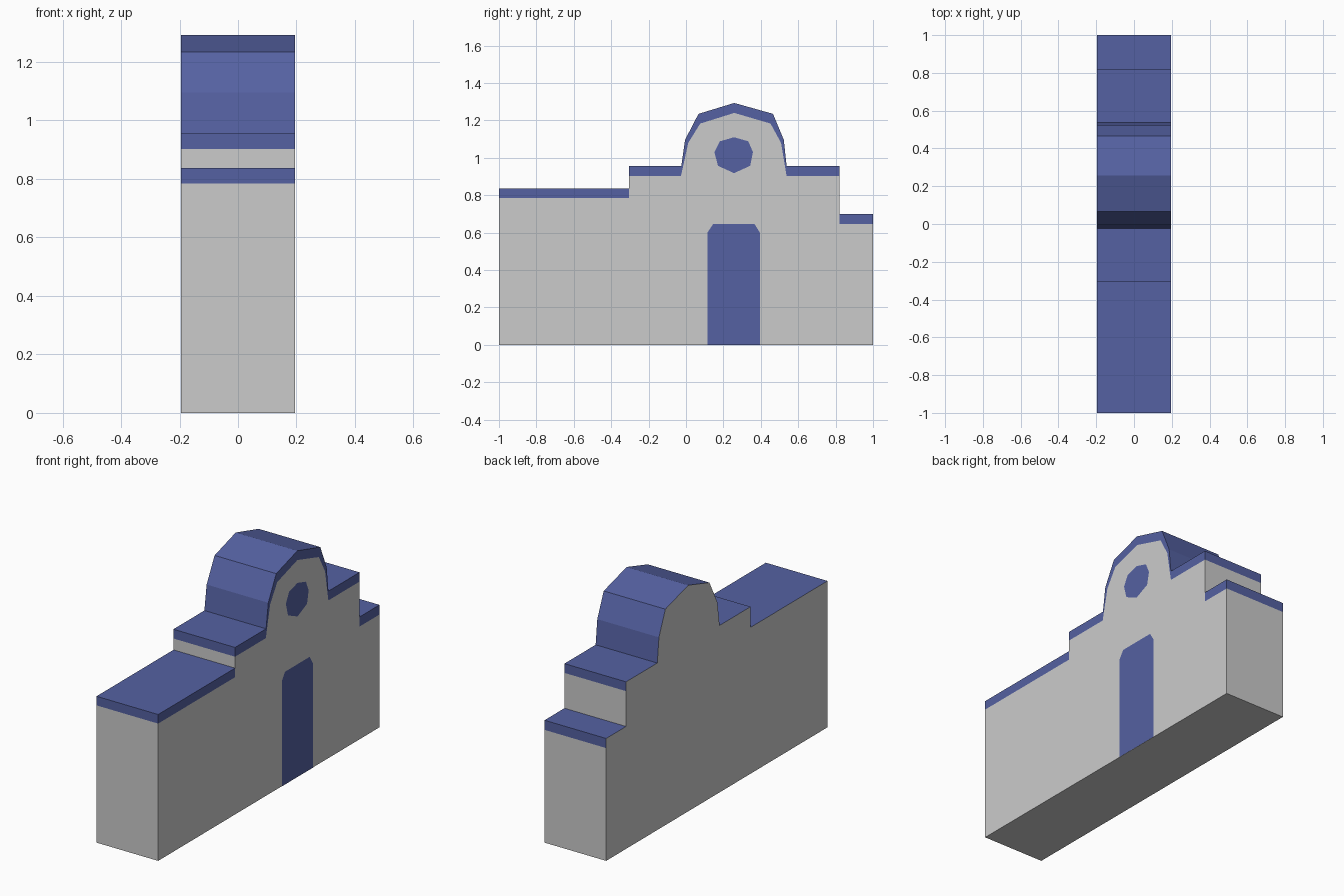
import bpy

if "Cube" in bpy.data.objects:
    bpy.data.objects.remove(bpy.data.objects["Cube"])

W = 0.195  # half depth of the building

blue = bpy.data.materials.new("blue_trim")
blue.diffuse_color = (0.09, 0.12, 0.36, 1)
blue.use_nodes = True
blue.node_tree.nodes["Principled BSDF"].inputs["Base Color"].default_value = blue.diffuse_color


def panel(x, pts):
    """Flat outline in the y-z plane (counter-clockwise faces +x)."""
    return [[(x, y, z) for y, z in pts]]


def strip(pts):
    """Faces running across the depth, along a path clockwise round the facade."""
    return [[(W, *a), (W, *b), (-W, *b), (-W, *a)] for a, b in zip(pts, pts[1:])]


def make(name, faces, mat=None):
    verts = list(dict.fromkeys(v for f in faces for v in f))
    index = {v: i for i, v in enumerate(verts)}
    mesh = bpy.data.meshes.new(name)
    mesh.from_pydata(verts, [], [[index[v] for v in f] for f in faces])
    mesh.update()
    if mat:
        mesh.materials.append(mat)
    ob = bpy.data.objects.new(name, mesh)
    bpy.context.collection.objects.link(ob)
    return ob


# Roofline sections: outer edge and lower edge of the trim, left to right
left_out = [(-1, 0.837), (-0.305, 0.837)]
left_in = [(-1, 0.785), (-0.305, 0.785)]
mid_out = [(-0.305, 0.955), (-0.025, 0.955), (-0.005, 1.096), (0.067, 1.235), (0.258, 1.293),
           (0.465, 1.235), (0.523, 1.096), (0.538, 0.955), (0.82, 0.955)]
mid_in = [(-0.305, 0.902), (-0.027, 0.902), (0.012, 1.08), (0.076, 1.183), (0.258, 1.24),
          (0.452, 1.183), (0.508, 1.08), (0.538, 0.902), (0.82, 0.902)]
right_out = [(0.82, 0.70), (1, 0.70)]
right_in = [(0.82, 0.645), (1, 0.645)]

# Wall: front stops below the trim, back runs up to the roofline
base = [(-1, 0)], [(1, 0)]
front = base[0] + left_in + mid_in + right_in + base[1]
back = base[0] + left_out + mid_out + right_out + base[1]
wall = panel(W, front[::-1]) + panel(-W, back)
for path in ([(-1, 0), left_in[0]], [left_out[1], mid_in[0]],
             [mid_in[-1], right_out[0]], [right_in[1], (1, 0), (-1, 0)]):
    wall += strip(path)
make("wall", wall)

# Roof caps: front bands plus roof surfaces and exposed ends
for name, out, inn, path in (
        ("left_roof", left_out, left_in, left_in[:1] + left_out),
        ("gable_roof", mid_out, mid_in, mid_in[:1] + mid_out + mid_in[-1:]),
        ("right_roof", right_out, right_in, right_out + right_in[-1:])):
    faces = strip(path)
    for i in range(len(out) - 1):
        faces += panel(W, [inn[i], inn[i + 1], out[i + 1], out[i]])
    make(name, faces, blue)

# Door and window, laid on the front wall
P = W + 0.0015
make("door", panel(P, [(0.115, 0), (0.395, 0), (0.395, 0.60), (0.367, 0.645),
                       (0.145, 0.645), (0.115, 0.60)]), blue)
make("window", panel(P, [(0.257, 0.918), (0.343, 0.957), (0.358, 1.03), (0.333, 1.088),
                         (0.257, 1.11), (0.181, 1.088), (0.152, 1.03), (0.171, 0.957)]), blue)
